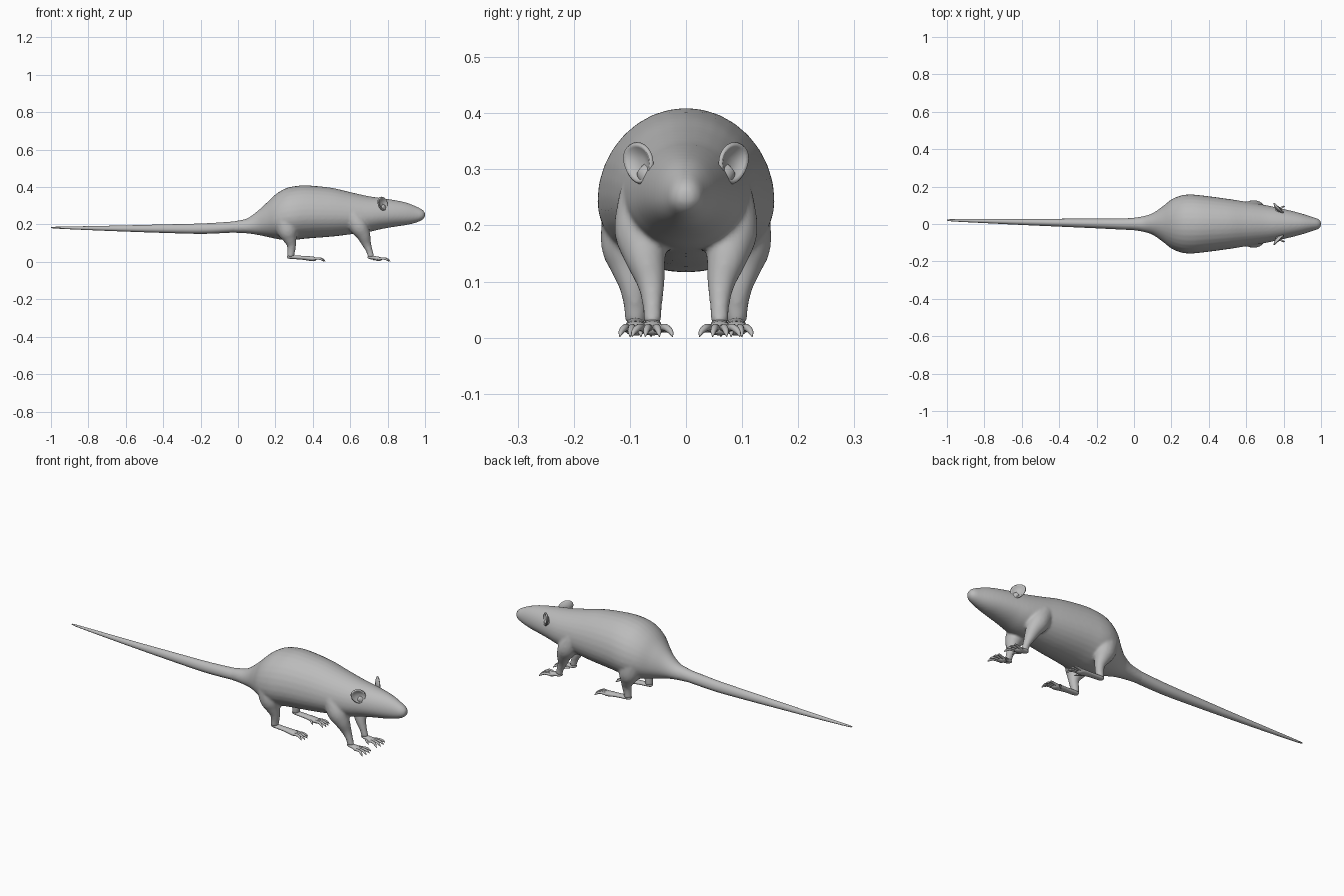
import bpy, bmesh, math
from mathutils import Vector

if "Cube" in bpy.data.objects:
    bpy.data.objects.remove(bpy.data.objects["Cube"])

grey = bpy.data.materials.new("plain_grey")
grey.diffuse_color = (0.5, 0.5, 0.5, 1)
grey.use_nodes = True
grey.node_tree.nodes["Principled BSDF"].inputs["Base Color"].default_value = grey.diffuse_color


def spline(rows, n=5):
    """Catmull-Rom interpolation of rows of numbers."""
    out = []
    for i in range(len(rows) - 1):
        p = [rows[max(i - 1, 0)], rows[i], rows[i + 1], rows[min(i + 2, len(rows) - 1)]]
        for k in range(n):
            t = k / n
            out.append([0.5 * (2 * b + (c - a) * t + (2 * a - 5 * b + 4 * c - d) * t * t
                               + (3 * b - a - 3 * c + d) * t ** 3) for a, b, c, d in zip(*p)])
    return out + [list(rows[-1])]


def loft(bm, rings):
    vs = [[bm.verts.new(p) for p in r] for r in rings]
    n = len(vs[0])
    for a, b in zip(vs, vs[1:]):
        for i in range(n):
            j = (i + 1) % n
            bm.faces.new((a[i], a[j], b[j], b[i]))
    bm.faces.new(vs[0][::-1])
    bm.faces.new(vs[-1])


def trunk(bm, rows, n=32):
    """Rows: x, top z, bottom z, half width, centre y. Widest below mid-height."""
    rings = []
    for x, top, bot, w, cy in spline(rows):
        zc = bot + 0.44 * (top - bot)
        ring = []
        for i in range(n):
            a = math.tau * i / n
            s = math.sin(a)
            ring.append((x, cy + w * math.cos(a), zc + s * ((top - zc) if s > 0 else (zc - bot))))
        rings.append(ring)
    loft(bm, rings)


def tube(bm, pts, side=1, flat=1.0, n=16):
    """Rows: x, y, z, radius; flat squashes the section across its width."""
    rows = spline(pts)
    c = [Vector((p[0], p[1] * side, p[2])) for p in rows]
    rings = []
    for i, p in enumerate(c):
        d = (c[min(i + 1, len(c) - 1)] - c[max(i - 1, 0)]).normalized()
        u = (Vector((0, 1, 0)) - d * d.y).normalized()
        v = d.cross(u)
        r = rows[i][3]
        rings.append([p + u * r * math.cos(math.tau * k / n) + v * r * flat * math.sin(math.tau * k / n)
                      for k in range(n)])
    loft(bm, rings)


def finish(bm, name):
    bmesh.ops.recalc_face_normals(bm, faces=bm.faces)
    me = bpy.data.meshes.new(name)
    bm.to_mesh(me)
    bm.free()
    me.materials.append(grey)
    me.shade_smooth()
    ob = bpy.data.objects.new(name, me)
    bpy.context.collection.objects.link(ob)
    return ob


# Body, head and legs, fused into one skin
bm = bmesh.new()
trunk(bm, [
    (-0.06, .211, .157, .028, 0), (0.0, .221, .155, .034, 0), (0.05, .233, .152, .042, 0),
    (0.10, .268, .145, .058, 0), (0.15, .313, .135, .092, 0), (0.20, .36, .124, .131, 0),
    (0.25, .391, .117, .152, 0), (0.30, .404, .117, .158, 0), (0.37, .409, .125, .152, 0),
    (0.50, .396, .135, .135, 0), (0.60, .373, .147, .119, 0), (0.70, .351, .16, .102, 0),
    (0.77, .341, .176, .087, 0), (0.84, .33, .188, .071, 0), (0.90, .317, .197, .055, 0),
    (0.95, .298, .209, .039, 0), (0.985, .28, .224, .027, 0), (1.0, .264, .241, .012, 0)])
front_leg = [(.61, .07, .25, .05), (.645, .078, .19, .05), (.67, .073, .145, .038),
             (.686, .063, .10, .026), (.702, .06, .06, .018), (.712, .06, .025, .017)]
hind_leg = [(.25, .075, .23, .075), (.265, .097, .165, .057), (.277, .098, .125, .038),
            (.286, .094, .09, .025), (.284, .09, .055, .021), (.28, .09, .026, .019)]
for side in (1, -1):
    tube(bm, front_leg, side)
    tube(bm, hind_leg, side)
body = finish(bm, "body")
rm = body.modifiers.new("fuse", 'REMESH')
rm.mode = 'VOXEL'
rm.voxel_size = 0.006
rm.use_smooth_shade = True
sm = body.modifiers.new("soften", 'SMOOTH')
sm.factor = 0.5
sm.iterations = 8

# Tail, drifting slightly sideways to its tip
bm = bmesh.new()
trunk(bm, [(-1.0, .186, .182, .002, .021), (-.97, .188, .178, .006, .02),
           (-.8, .191, .17, .011, .016), (-.6, .195, .162, .016, .011),
           (-.4, .2, .155, .021, .007), (-.2, .205, .15, .026, .003),
           (-.06, .213, .155, .03, 0), (.02, .22, .16, .033, 0)], 20)
finish(bm, "tail")


def paw(name, side, x0, x1, tip, y, w, h, spread):
    """Flat palm from x0 to x1 with four fanned toes and a short thumb."""
    bm = bmesh.new()
    tube(bm, [(x0 - .012, y, h, .006), (x0, y, h, w * .8), ((x0 + x1) / 2, y, h * .85, w * .9),
              (x1 - .01, y, .016, w * 1.1), (x1 + .008, y, .014, w * .6)], side, .6)
    for k in (-1, -.35, .35, 1):
        reach = tip - x1 - .012 * abs(k)
        tube(bm, [(x1 - .015, y + k * w * .7, .016, .007),
                  (x1 + reach * .45, y + k * spread * .65, .018, .0065),
                  (x1 + reach * .8, y + k * spread * .9, .011, .005),
                  (x1 + reach, y + k * spread, .002, .001)], side, 1, 10)
    tube(bm, [(x1 - .035, y - w * .5, .015, .007), (x1 - .015, y - w * 1.5, .014, .005),
              (x1 - .003, y - w * 1.9, .006, .001)], side, 1, 10)
    finish(bm, name)


# Ear: shallow oval cup facing forward and outward
def ear(name, side):
    bm = bmesh.new()
    c = Vector((.775, .086, .311))
    u = Vector((-.7, .7, 0))
    v = Vector((-.15, .1, 1)).normalized()
    nrm = Vector((.7, .7, .05))
    rings, n = [], 28
    for r in (1, .85, .6, .3):
        ring = []
        for i in range(n):
            a = math.tau * i / n
            wide = 1 + .12 * math.sin(a)
            p = c + u * .035 * r * wide * math.cos(a) + v * .036 * r * math.sin(a) - nrm * .014 * (1 - r * r)
            ring.append(bm.verts.new((p.x, p.y * side, p.z)))
        rings.append(ring)
    for a, b in zip(rings, rings[1:]):
        for i in range(n):
            bm.faces.new((a[i], a[(i + 1) % n], b[(i + 1) % n], b[i]))
    bm.faces.new(rings[-1])
    ob = finish(bm, name)
    so = ob.modifiers.new("thickness", 'SOLIDIFY')
    so.thickness = .007
    so.offset = 0
    # Root joining the ear to the head
    bm = bmesh.new()
    tube(bm, [(.775, .045, .275, .026), (.772, .066, .289, .021), (.768, .08, .3, .012)], side)
    finish(bm, name + "_root")


for side, tag in ((1, "left"), (-1, "right")):
    paw(tag + "_front_paw", side, .705, .76, .818, .06, .019, .024, .036)
    paw(tag + "_hind_paw", side, .275, .41, .472, .09, .019, .026, .028)
    ear(tag + "_ear", side)
